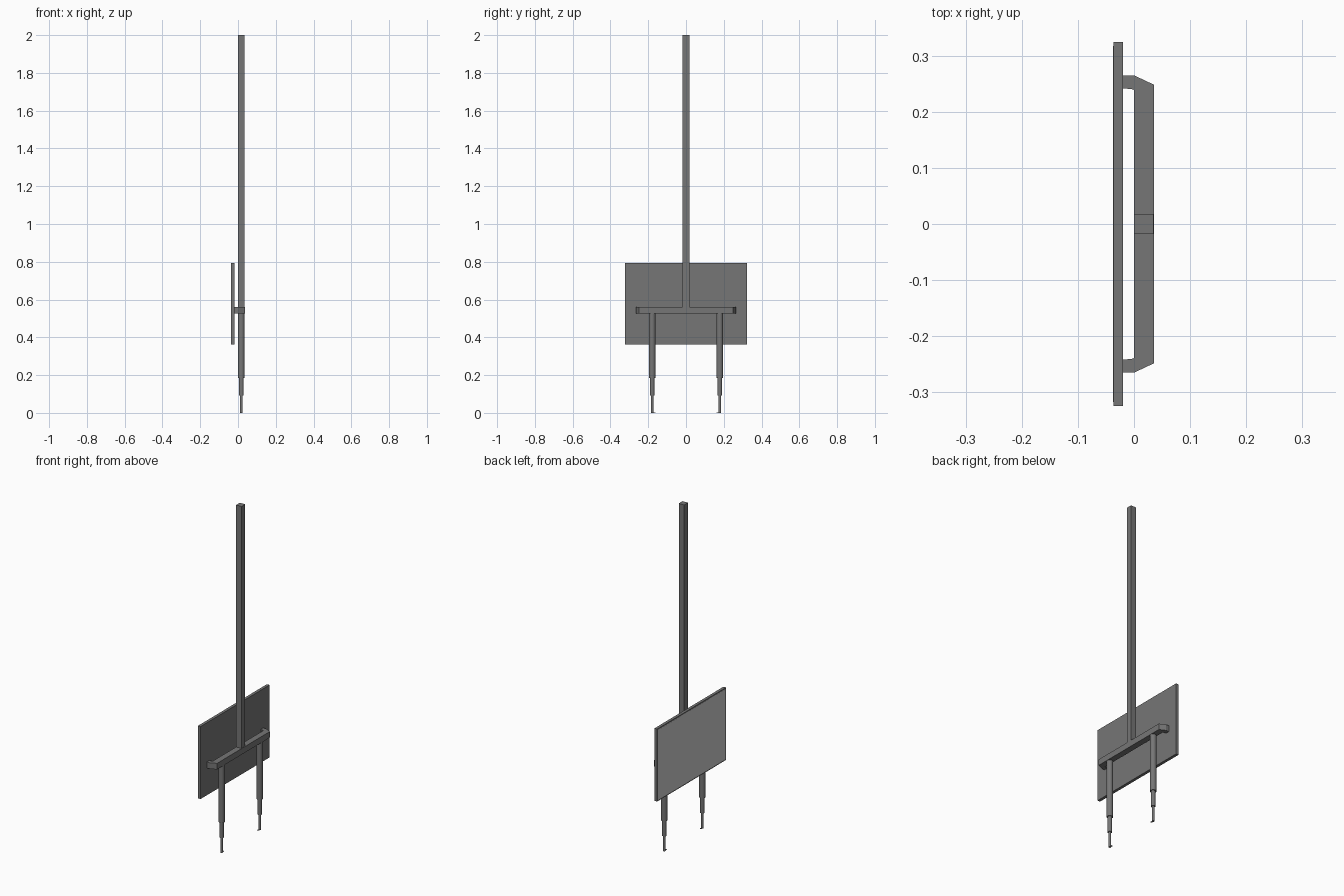
import bpy, bmesh

if "Cube" in bpy.data.objects:
    bpy.data.objects.remove(bpy.data.objects["Cube"])

dark = bpy.data.materials.new("dark_metal")
dark.diffuse_color = (0.18, 0.18, 0.18, 1)
dark.use_nodes = True
dark.node_tree.nodes["Principled BSDF"].inputs["Base Color"].default_value = dark.diffuse_color


def finish(name, bm, mat=dark):
    bmesh.ops.recalc_face_normals(bm, faces=bm.faces)
    mesh = bpy.data.meshes.new(name)
    bm.to_mesh(mesh)
    bm.free()
    if mat:
        mesh.materials.append(mat)
    obj = bpy.data.objects.new(name, mesh)
    bpy.context.collection.objects.link(obj)
    return obj


def box(name, x, y, z, mat=dark):
    """Axis-aligned box from (min, max) ranges."""
    bm = bmesh.new()
    bmesh.ops.create_cube(bm, size=1)
    for v in bm.verts:
        v.co = [r[0] + (c + 0.5) * (r[1] - r[0]) for c, r in zip(v.co, (x, y, z))]
    return finish(name, bm, mat)


def tube(name, x, y, r, z0, z1):
    """Upright round bar, smooth around its side."""
    bpy.ops.mesh.primitive_cylinder_add(
        vertices=32, radius=r, depth=z1 - z0, location=(x, y, (z0 + z1) / 2))
    obj = bpy.context.object
    obj.name = name
    obj.data.materials.append(dark)
    bpy.ops.object.shade_smooth_by_angle()


def prism(name, outline, z0, z1):
    """Outline in plan, extruded upwards."""
    bm = bmesh.new()
    face = bm.faces.new([bm.verts.new((x, y, z0)) for x, y in outline])
    top = bmesh.ops.extrude_face_region(bm, geom=[face])["geom"]
    for v in top:
        if isinstance(v, bmesh.types.BMVert):
            v.co.z = z1
    return finish(name, bm)


# Flat panel with a lighter grey face, and the tall square pole
box("panel", (-0.0365, -0.0195), (-0.324, 0.324), (0.363, 0.794))
box("panel_face", (-0.037, -0.036), (-0.317, 0.317), (0.37, 0.787), None)
box("pole", (0, 0.035), (-0.0175, 0.0175), (0.561, 2.0))

# Crossbar with chamfered ends turned back to the panel
half = [(0.036, 0.248), (0, 0.265), (-0.02, 0.265),
        (-0.02, 0.242), (-0.002, 0.24), (0, 0.239)]
prism("crossbar", half + [(x, -y) for x, y in reversed(half)], 0.525, 0.561)

# Telescoping legs: three stepped round sections and a small inward toe
cx = 0.0175
for side, s in (("left", -1), ("right", 1)):
    cy = s * 0.179
    for part, r, z0, z1 in (("upper", 0.0175, 0.184, 0.525),
                            ("middle", 0.012, 0.091, 0.184),
                            ("lower", 0.007, 0.0, 0.091)):
        tube(f"{side}_leg_{part}", cx, cy, r, z0, z1)
    box(f"{side}_toe", (cx - 0.004, cx + 0.004),
        sorted((cy - s * 0.018, cy - s * 0.006)), (0, 0.003))
